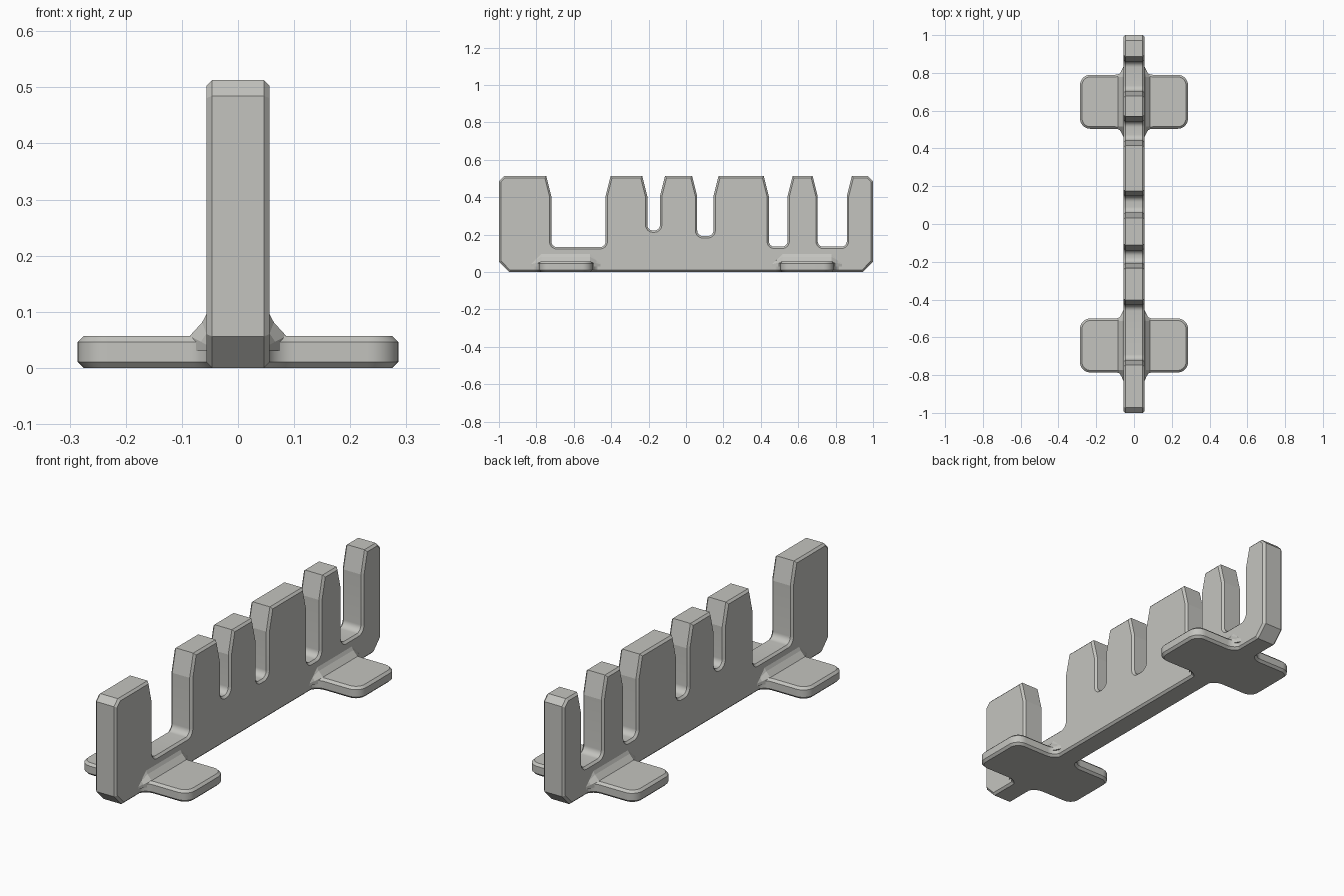
import bpy, bmesh, math
from mathutils import Vector

if "Cube" in bpy.data.objects:
    bpy.data.objects.remove(bpy.data.objects["Cube"])

grey = bpy.data.materials.new("warm grey")
grey.diffuse_color = (0.55, 0.55, 0.52, 1)
grey.use_nodes = True
grey.node_tree.nodes["Principled BSDF"].inputs["Base Color"].default_value = grey.diffuse_color


def rounded(points, segs=8):
    """Outline from (a, b, radius) corners, each corner rounded by an arc."""
    out = []
    n = len(points)
    for i, (a, b, r) in enumerate(points):
        p = Vector((a, b))
        if r == 0:
            out.append(p)
            continue
        u = (Vector(points[i - 1][:2]) - p).normalized()
        v = (Vector(points[(i + 1) % n][:2]) - p).normalized()
        half = u.angle(v) / 2
        centre = p + (u + v).normalized() * (r / math.sin(half))
        s = p + u * (r / math.tan(half)) - centre
        e = p + v * (r / math.tan(half)) - centre
        ang = s.angle_signed(e)          # clockwise positive
        for k in range(segs + 1):
            t = -ang * k / segs
            out.append(centre + Vector((s.x * math.cos(t) - s.y * math.sin(t),
                                        s.x * math.sin(t) + s.y * math.cos(t))))
    return out


def finish(name, bm):
    bmesh.ops.recalc_face_normals(bm, faces=bm.faces)
    me = bpy.data.meshes.new(name)
    bm.to_mesh(me)
    bm.free()
    me.materials.append(grey)
    ob = bpy.data.objects.new(name, me)
    bpy.context.collection.objects.link(ob)
    bpy.ops.object.select_all(action='DESELECT')
    ob.select_set(True)
    bpy.context.view_layer.objects.active = ob
    bpy.ops.object.shade_smooth_by_angle(angle=math.radians(12.5))
    return ob


def slab(name, outline, to_3d, low, high, chamfer):
    """Extruded outline with both rims chamfered."""
    bm = bmesh.new()
    a = [bm.verts.new(to_3d(p, low)) for p in outline]
    b = [bm.verts.new(to_3d(p, high)) for p in outline]
    caps = [bm.faces.new(a), bm.faces.new(b)]
    n = len(a)
    for i in range(n):
        j = (i + 1) % n
        bm.faces.new((a[i], a[j], b[j], b[i]))
    bmesh.ops.recalc_face_normals(bm, faces=bm.faces)
    rim = [e for f in caps for e in f.edges]
    bmesh.ops.bevel(bm, geom=rim, offset=chamfer, offset_type='OFFSET',
                    segments=1, affect='EDGES', clamp_overlap=False)
    return finish(name, bm)


# Upright rack: comb profile with flared slots (left, right, floor height)
TOP, NECK = 0.513, 0.405
slots = [(-0.72, -0.43, 0.133), (-0.207, -0.139, 0.222), (0.06, 0.147, 0.192),
         (0.443, 0.543, 0.135), (0.704, 0.86, 0.135)]
profile = [(-0.945, 0, 0), (-1, 0.056, 0), (-1, 0.485, 0), (-0.972, TOP, 0)]
for l, r, z in slots:
    profile += [(l - 0.027, TOP, 0), (l, NECK, 0), (l, z, 0.03),
                (r, z, 0.03), (r, NECK, 0), (r + 0.027, TOP, 0)]
profile += [(0.972, TOP, 0), (1, 0.485, 0), (1, 0.056, 0), (0.945, 0, 0)]
slab("slotted_rack", rounded(profile), lambda p, d: (d, p.x, p.y),
     -0.056, 0.056, 0.01)

# Cross-shaped feet, with sloped gussets blending them into the rack
HY = 0.143
quarter = [(0.05, HY + 0.06, 0), (0.05, HY, 0.05), (0.286, HY, 0.055)]
right = quarter + [(x, -y, r) for x, y, r in reversed(quarter)]
foot_outline = rounded(right + [(-x, y, r) for x, y, r in reversed(right)])
section = [(0.086, 0.03), (0.086, 0.057), (0.064, 0.081), (0.054, 0.1)]
fade = [(-0.2, 0), (-0.165, 0.45), (-0.13, 1), (0.13, 1), (0.165, 0.45), (0.2, 0)]

for label, cy in (("front", -0.643), ("back", 0.647)):
    slab(label + "_foot", foot_outline,
         lambda p, d: (p.x, p.y + cy, d), 0, 0.057, 0.011)
    bm = bmesh.new()
    rings = []
    for dy, k in fade:
        half = [(0.05 + k * (x - 0.05), 0.03 + (0.3 + 0.7 * k) * (z - 0.03))
                for x, z in section]
        pts = half + [(-x, z) for x, z in reversed(half)]
        rings.append([bm.verts.new((x, cy + dy, z)) for x, z in pts])
    for r0, r1 in zip(rings, rings[1:]):
        for i in range(len(r0)):
            j = (i + 1) % len(r0)
            bm.faces.new((r0[i], r0[j], r1[j], r1[i]))
    bm.faces.new(rings[0])
    bm.faces.new(rings[-1])
    finish(label + "_gusset", bm)
